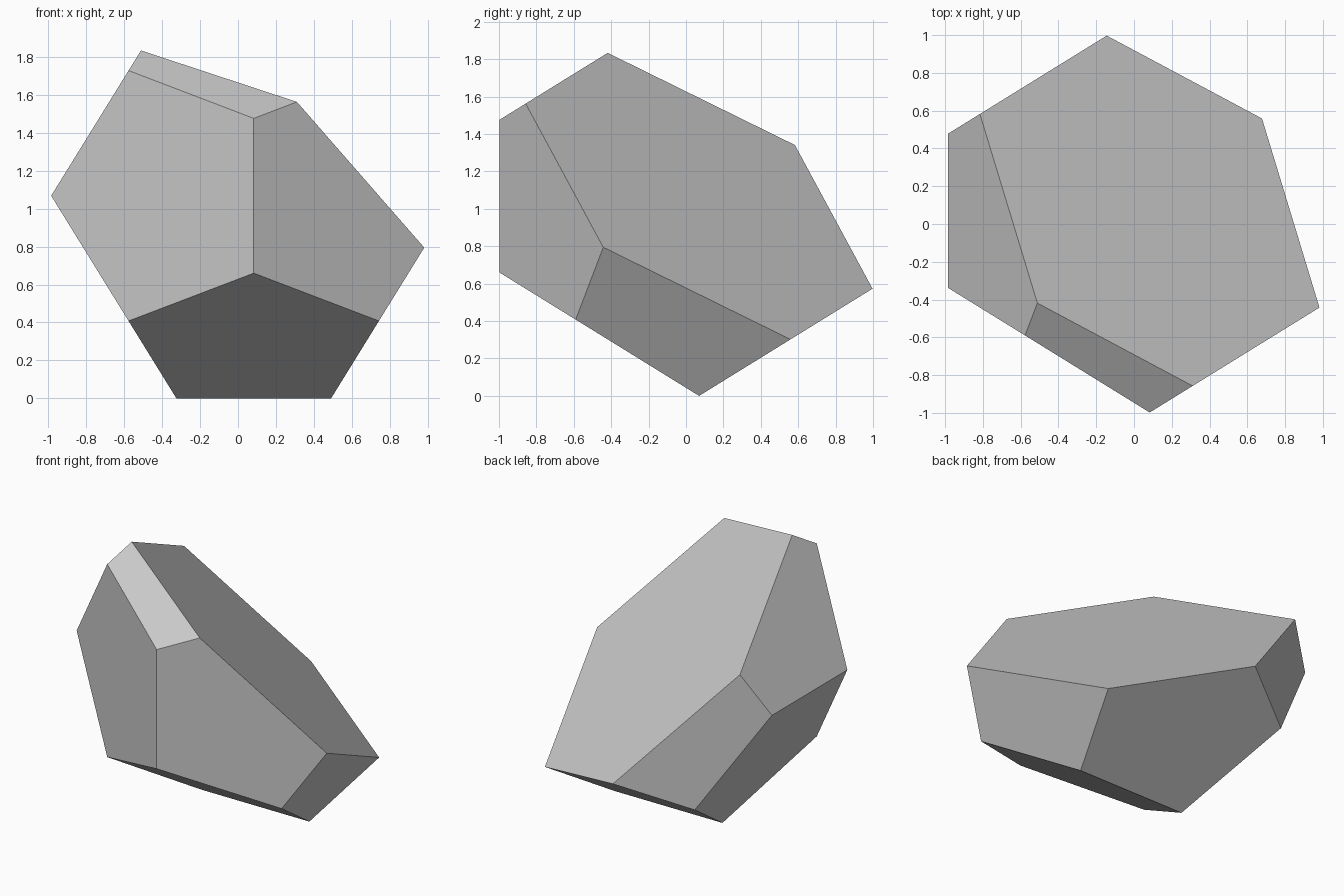
import bpy
import bmesh
import math
from mathutils import Vector

cube = bpy.data.objects.get("Cube")
if cube:
    bpy.data.objects.remove(cube, do_unlink=True)

PHI = (1 + math.sqrt(5)) / 2
SIZE = 0.66                             # half side of the inscribed cube
CENTRE = Vector((0.083, 0.07, SIZE * PHI))
CUT_NORMAL = Vector((1, 1, math.sqrt(2)))

# Plain grey material
grey = bpy.data.materials.new("plain_grey")
grey.use_nodes = True
colour = (0.6, 0.6, 0.6, 1)
grey.diffuse_color = colour
grey.node_tree.nodes["Principled BSDF"].inputs["Base Color"].default_value = colour

# Regular dodecahedron: cube corners plus three rectangles of edge ends
signs = (-1, 1)
corners = [Vector((x, y, z)) for x in signs for y in signs for z in signs]
for s in signs:
    for t in signs:
        a, b = s * PHI, t / PHI
        corners += [Vector((0, a, b)), Vector((a, b, 0)), Vector((b, 0, a))]

bm = bmesh.new()
for corner in corners:
    bm.verts.new(CENTRE + corner * SIZE)
bmesh.ops.convex_hull(bm, input=bm.verts[:])
bmesh.ops.dissolve_limit(bm, angle_limit=math.radians(5),
                         verts=bm.verts[:], edges=bm.edges[:])

# Slice through the middle and close it with a hexagonal face
bmesh.ops.bisect_plane(bm, geom=bm.verts[:] + bm.edges[:] + bm.faces[:],
                       plane_co=CENTRE, plane_no=CUT_NORMAL, clear_outer=True)
bmesh.ops.holes_fill(bm, edges=[e for e in bm.edges if e.is_boundary], sides=0)
bmesh.ops.recalc_face_normals(bm, faces=bm.faces[:])

mesh = bpy.data.meshes.new("half_dodecahedron")
bm.to_mesh(mesh)
bm.free()
mesh.materials.append(grey)
bpy.context.collection.objects.link(bpy.data.objects.new("half_dodecahedron", mesh))
